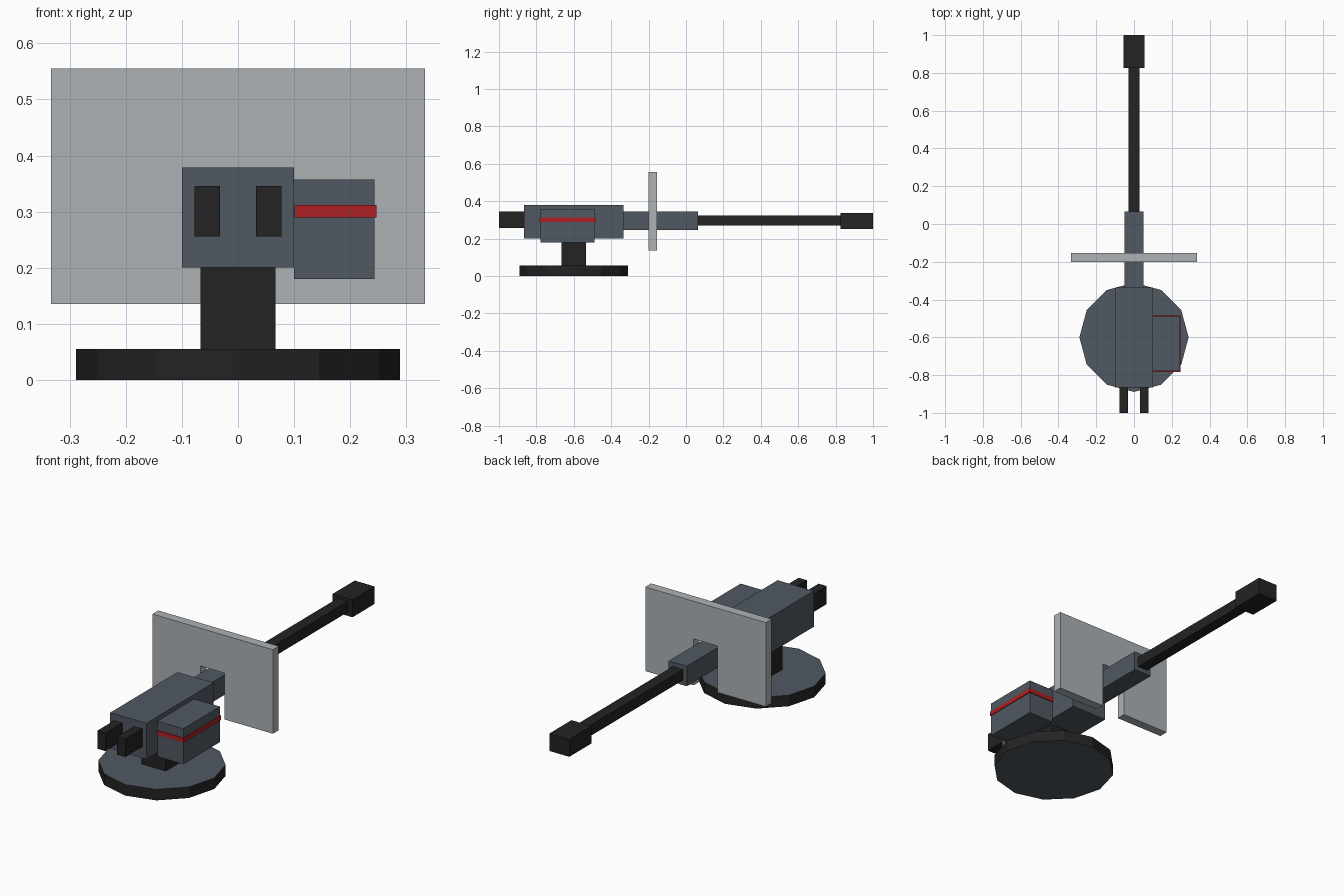
import bpy, bmesh, math
from mathutils import Matrix, Vector

if "Cube" in bpy.data.objects:
    bpy.data.objects.remove(bpy.data.objects["Cube"])


def material(name, rgb):
    """Flat colour from sRGB 0-255 values."""
    m = bpy.data.materials.new(name)
    lin = [((c / 255 + 0.055) / 1.055) ** 2.4 for c in rgb]
    m.diffuse_color = (*lin, 1)
    m.use_nodes = True
    m.node_tree.nodes["Principled BSDF"].inputs["Base Color"].default_value = m.diffuse_color
    return m


BLACK = material("black metal", (35, 35, 35))
STEEL = material("steel grey", (81, 88, 97))
LIGHT = material("light grey plate", (174, 178, 182))
RED = material("red stripe", (175, 32, 36))


def finish(name, bm, *mats):
    bmesh.ops.recalc_face_normals(bm, faces=bm.faces)
    me = bpy.data.meshes.new(name)
    bm.to_mesh(me)
    bm.free()
    for m in mats:
        me.materials.append(m)
    ob = bpy.data.objects.new(name, me)
    bpy.context.collection.objects.link(ob)
    return ob


def box(name, x, y, z, mat):
    """Box from (min, max) ranges on each axis."""
    bm = bmesh.new()
    size = [b - a for a, b in (x, y, z)]
    mid = [(a + b) / 2 for a, b in (x, y, z)]
    bmesh.ops.create_cube(bm, size=1, matrix=Matrix.Translation(mid) @ Matrix.Diagonal((*size, 1)))
    return finish(name, bm, mat)


# Twelve-sided base disc: dark rim, grey top and bottom
bm = bmesh.new()
bmesh.ops.create_circle(bm, cap_ends=True, segments=12, radius=0.289,
                        matrix=Matrix.Translation((0, -0.6, 0)) @ Matrix.Rotation(math.pi / 6, 4, 'Z'))
ext = bmesh.ops.extrude_face_region(bm, geom=bm.faces[:])
bmesh.ops.translate(bm, vec=(0, 0, 0.055),
                    verts=[g for g in ext["geom"] if isinstance(g, bmesh.types.BMVert)])
bm.normal_update()
for f in bm.faces:
    f.material_index = 1 if abs(f.normal.z) > 0.5 else 0
finish("base_disc", bm, BLACK, STEEL)

# Post and gun body
box("post", (-0.067, 0.067), (-0.666, -0.534), (0.055, 0.2), BLACK)
box("receiver", (-0.1, 0.1), (-0.866, -0.335), (0.2, 0.379), STEEL)
box("barrel_jacket", (-0.05, 0.05), (-0.335, 0.065), (0.245, 0.345), STEEL)
box("barrel", (-0.028, 0.028), (0.065, 0.825), (0.269, 0.323), BLACK)
box("muzzle", (-0.055, 0.055), (0.825, 1.0), (0.251, 0.338), BLACK)

# Twin rear grips
for side, cx in (("left", -0.055), ("right", 0.055)):
    box(side + "_grip", (cx - 0.0225, cx + 0.0225), (-1.0, -0.866), (0.256, 0.346), BLACK)

# Side box with a red band wrapped around it
box("side_box", (0.1, 0.243), (-0.779, -0.489), (0.18, 0.357), STEEL)
box("box_band", (0.101, 0.247), (-0.783, -0.485), (0.29, 0.312), RED)

# Shield plate with a slot open at the bottom
bm = bmesh.new()
half = [(0.066, 0.367), (0.066, 0.135), (0.333, 0.135), (0.333, 0.555)]
outline = half + [(-x, z) for x, z in reversed(half)]
face = bm.faces.new([bm.verts.new((x, -0.2, z)) for x, z in outline])
ext = bmesh.ops.extrude_face_region(bm, geom=[face])
bmesh.ops.translate(bm, vec=(0, 0.046, 0),
                    verts=[g for g in ext["geom"] if isinstance(g, bmesh.types.BMVert)])
finish("shield", bm, LIGHT)
